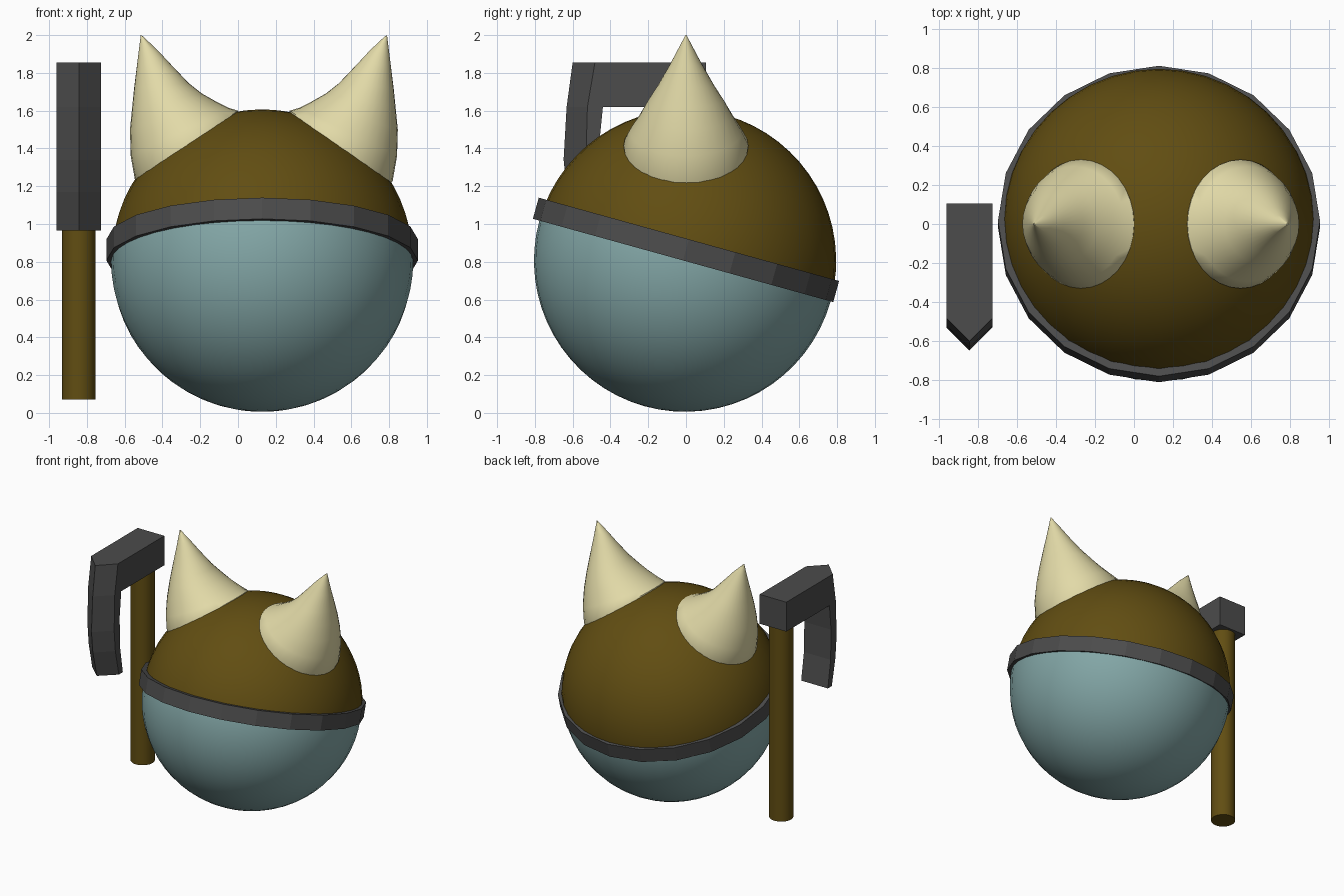
import bpy, bmesh, math
from mathutils import Matrix, Vector

if "Cube" in bpy.data.objects:
    bpy.data.objects.remove(bpy.data.objects["Cube"])

TILT = Matrix.Rotation(math.radians(-15.5), 4, 'X')
CX = 0.128   # centre line of the ball


def material(name, rgb):
    m = bpy.data.materials.new(name)
    m.diffuse_color = (*rgb, 1)
    m.use_nodes = True
    m.node_tree.nodes["Principled BSDF"].inputs["Base Color"].default_value = m.diffuse_color
    return m


BROWN = material("brown", (0.12, 0.075, 0.006))
TEAL = material("dusty teal", (0.23, 0.39, 0.39))
BONE = material("bone", (0.76, 0.70, 0.39))
IRON = material("dark iron", (0.072, 0.072, 0.072))


def finish(name, bm, mats, smooth=None):
    bmesh.ops.recalc_face_normals(bm, faces=bm.faces[:])
    me = bpy.data.meshes.new(name)
    bm.to_mesh(me)
    bm.free()
    for m in mats:
        me.materials.append(m)
    ob = bpy.data.objects.new(name, me)
    bpy.context.collection.objects.link(ob)
    if smooth:
        bpy.ops.object.select_all(action='DESELECT')
        ob.select_set(True)
        bpy.context.view_layer.objects.active = ob
        bpy.ops.object.shade_smooth_by_angle(angle=math.radians(smooth))
    return ob


def loft(bm, rings, closed=False):
    """Skin a list of point rings; cap the ends unless closed."""
    vs = [[bm.verts.new(p) for p in r] for r in rings]
    n = len(vs[0])
    pairs = list(zip(vs, vs[1:]))
    if closed:
        pairs.append((vs[-1], vs[0]))
    for a, b in pairs:
        for i in range(n):
            j = (i + 1) % n
            bm.faces.new((a[i], a[j], b[j], b[i]))
    if not closed:
        bm.faces.new(vs[0])
        bm.faces.new(vs[-1])


def circle(r, z, n):
    return [Vector((r * math.cos(2 * math.pi * i / n),
                    r * math.sin(2 * math.pi * i / n), z)) for i in range(n)]


# Ball: teal below, brown helmet dome above the band
bm = bmesh.new()
bmesh.ops.create_uvsphere(bm, u_segments=40, v_segments=32, radius=0.8)
for f in bm.faces:
    f.material_index = 1 if f.calc_center_median().z > 0.07 else 0
bmesh.ops.transform(bm, verts=bm.verts[:],
                    matrix=Matrix.Translation((CX, -0.005, 0.806)) @ TILT)
finish("head_and_helmet", bm, [TEAL, BROWN], 40)

# Tilted twenty-sided helmet band
bm = bmesh.new()
loft(bm, [circle(r, z, 20) for r, z in
          ((0.825, -0.058), (0.825, 0.058), (0.785, 0.058), (0.785, -0.058))], closed=True)
bmesh.ops.transform(bm, verts=bm.verts[:],
                    matrix=Matrix.Translation((CX, 0, 0.863)) @ TILT)
finish("helmet_band", bm, [IRON])

# Curved horns: outer point, inner point (x, z) and half depth of each section
SECTIONS = [(-0.50, 1.15, 0.02, 1.52, 0.32),
            (-0.545, 1.23, 0.00, 1.60, 0.33),
            (-0.568, 1.36, -0.05, 1.615, 0.295),
            (-0.572, 1.50, -0.11, 1.645, 0.245),
            (-0.560, 1.62, -0.19, 1.69, 0.20),
            (-0.550, 1.72, -0.26, 1.745, 0.15),
            (-0.535, 1.84, -0.36, 1.85, 0.085),
            (-0.525, 1.92, -0.425, 1.92, 0.045),
            (-0.515, 2.0, -0.505, 1.995, 0.004)]
for name, sign in (("left_horn", 1), ("right_horn", -1)):
    bm = bmesh.new()
    rings = []
    for xo, zo, xi, zi, d in SECTIONS:
        c = Vector(((xo + xi) / 2, 0, (zo + zi) / 2))
        h = Vector(((xo - xi) / 2, 0, (zo - zi) / 2))
        ring = []
        for i in range(32):
            a = 2 * math.pi * i / 32
            p = c + h * math.cos(a) + Vector((0, d * math.sin(a), 0))
            if sign < 0:
                p.x = 0.274 - p.x
            ring.append(p)
        rings.append(ring)
    loft(bm, rings)
    finish(name, bm, [BONE], 50)

# Tool handle
TX = -0.843
bm = bmesh.new()
loft(bm, [[p + Vector((TX, 0, 0)) for p in circle(0.088, z, 32)] for z in (0.07, 1.63)])
finish("tool_handle", bm, [BROWN], 40)

# Tool head: crossbar
W = 0.118


def section(tip, crease, back, z_tip, z_back):
    """Pointed section of the blade, with its edge facing the front."""
    return [Vector((TX, tip, z_tip)), Vector((TX + W, crease, z_tip)),
            Vector((TX + W, back, z_back)), Vector((TX - W, back, z_back)),
            Vector((TX - W, crease, z_tip))]


bm = bmesh.new()
loft(bm, [[Vector((TX + sx * W, y, z)) for sx, z in
           ((-1, 1.62), (1, 1.62), (1, 1.855), (-1, 1.855))] for y in (0.105, -0.44)])
finish("tool_crossbar", bm, [IRON])

# Tool head: bent hanging blade
bm = bmesh.new()
loft(bm, [section(-0.60, -0.482, -0.44, 1.855, 1.855),
          section(-0.632, -0.522, -0.44, 1.62, 1.62),
          section(-0.648, -0.53, -0.46, 1.34, 1.42),
          section(-0.63, -0.515, -0.455, 1.17, 1.18),
          section(-0.58, -0.47, -0.42, 0.965, 0.965)])
finish("tool_blade", bm, [IRON])
